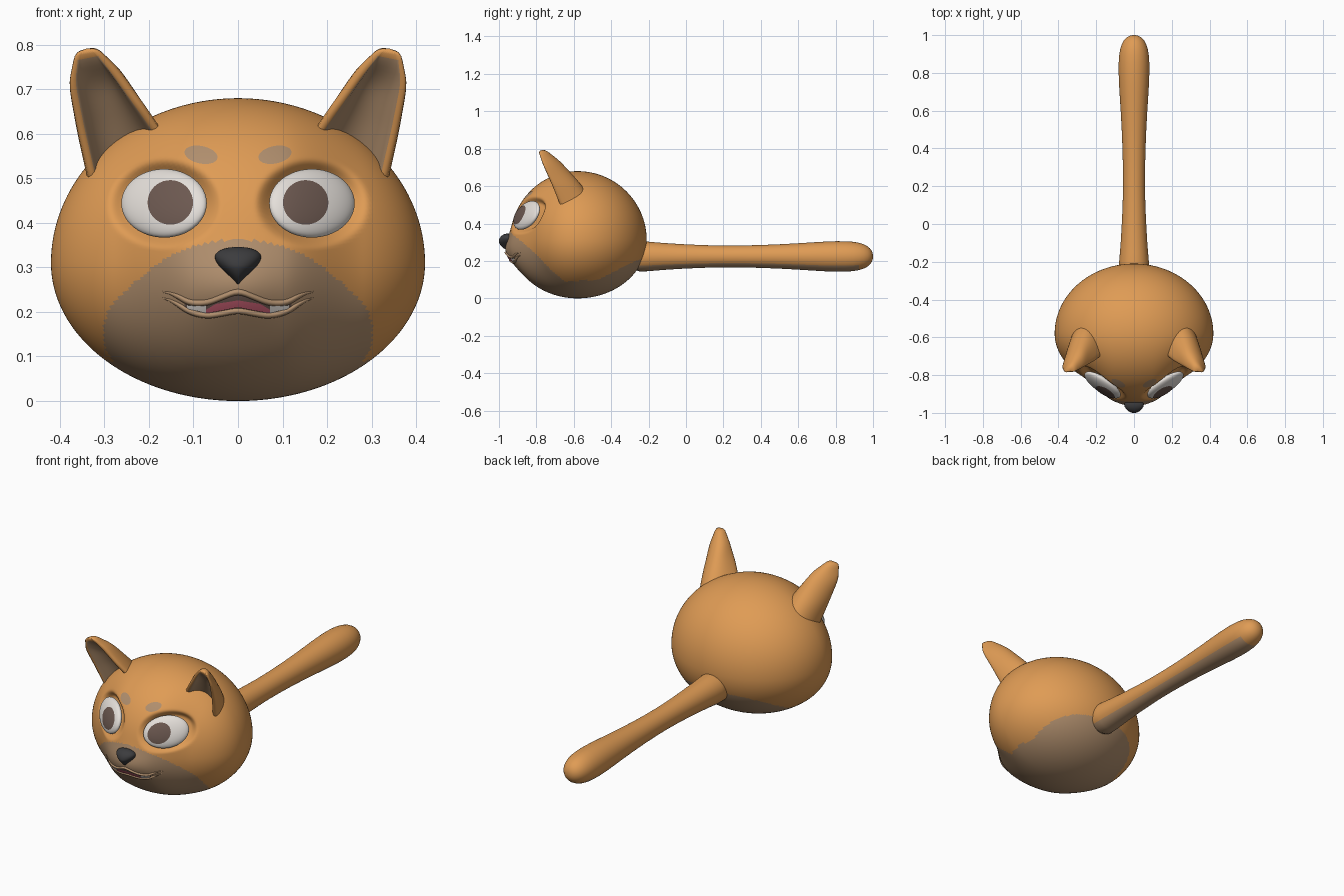
import bpy, bmesh, math
from mathutils import Vector

if "Cube" in bpy.data.objects:
    bpy.data.objects.remove(bpy.data.objects["Cube"])

def material(name, rgb):
    m = bpy.data.materials.new(name)
    m.diffuse_color = (*rgb, 1)
    m.use_nodes = True
    m.node_tree.nodes["Principled BSDF"].inputs["Base Color"].default_value = m.diffuse_color
    return m

ORANGE = material("orange fur", (0.74, 0.33, 0.09))
CREAM = material("tan fur", (0.44, 0.275, 0.155))
WHITE = material("eye white", (0.78, 0.74, 0.70))
BROWN = material("dark brown", (0.15, 0.098, 0.08))
BLACK = material("nose black", (0.045, 0.045, 0.048))
PINK = material("tongue pink", (0.58, 0.115, 0.17))

def table(pts, t):
    """Piecewise linear lookup in (key, value) pairs."""
    if t <= pts[0][0]:
        return pts[0][1]
    for (a, va), (b, vb) in zip(pts, pts[1:]):
        if t <= b:
            return va + (vb - va) * ((t - a) / (b - a))
    return pts[-1][1]

def smoothstep(a, b, v):
    t = min(max((v - a) / (b - a), 0), 1)
    return t * t * (3 - 2 * t)

def finish(name, bm, mats, subsurf=0, closed=True):
    bm.normal_update()
    if closed:
        bmesh.ops.recalc_face_normals(bm, faces=bm.faces)
    elif sum(f.normal.y for f in bm.faces) > 0:
        bmesh.ops.reverse_faces(bm, faces=bm.faces)
    for f in bm.faces:
        f.smooth = True
    me = bpy.data.meshes.new(name)
    bm.to_mesh(me)
    bm.free()
    for m in mats:
        me.materials.append(m)
    ob = bpy.data.objects.new(name, me)
    bpy.context.collection.objects.link(ob)
    if subsurf:
        mod = ob.modifiers.new("smooth", 'SUBSURF')
        mod.levels = mod.render_levels = subsurf
    return ob

def loft(name, rings, mats, rule=lambda i, j: 0, subsurf=0, cap=True, loop=True):
    bm = bmesh.new()
    vs = [[bm.verts.new(p) for p in r] for r in rings]
    n = len(rings[0])
    for i in range(len(rings) - 1):
        for j in range(n if loop else n - 1):
            k = (j + 1) % n
            f = bm.faces.new((vs[i][j], vs[i][k], vs[i + 1][k], vs[i + 1][j]))
            f.material_index = rule(i, j)
    if cap:
        bm.faces.new(vs[0])
        bm.faces.new(vs[-1])
    return finish(name, bm, mats, subsurf, cap)

# Head surface: ellipsoid with narrowed cheeks, muzzle bump and eye sockets
EYE_X, EYE_Z, EYE_A, EYE_B = 0.166, 0.444, 0.096, 0.077

def head_y(x, z, Y):
    if Y > 0:
        return -0.58 + 0.37 * Y
    ax = abs(x)
    y = -0.58 + 0.36 * Y * (1 - 0.17 * smoothstep(0.1, 0.28, ax))
    y -= 0.03 * math.exp(-(x / 0.12) ** 2 - ((z - 0.25) / 0.08) ** 2)
    d = math.hypot((ax - EYE_X) / EYE_A, (z - EYE_Z) / EYE_B)
    return y + 0.05 * (1 - smoothstep(0.75, 1.35, d))

def face_y(x, z):
    Z = (z - 0.31) / (0.37 if z > 0.31 else 0.31)
    return head_y(x, z, -math.sqrt(max(0, 1 - (x / 0.42) ** 2 - Z * Z)))

def eye_y(x, z):
    dx, dz = abs(x) - EYE_X, z - EYE_Z
    bulge = math.sqrt(max(0, 1 - (dx / EYE_A) ** 2 - (dz / EYE_B) ** 2))
    return -0.852 + 0.55 * dx + 0.4 * dz - 0.036 * bulge

# Tan fur lies below this height, which depends on depth
TAN = [(-0.95, 0.378), (-0.93, 0.345), (-0.85, 0.28), (-0.78, 0.215), (-0.72, 0.15),
       (-0.65, 0.09), (-0.47, 0.10), (-0.27, 0.20), (-0.2, 0.22)]

bm = bmesh.new()
bmesh.ops.create_uvsphere(bm, u_segments=192, v_segments=128, radius=1)
for v in bm.verts:
    X, Z, Y = v.co          # poles point along y
    x, z = 0.42 * X, 0.31 + (0.37 if Z > 0 else 0.31) * Z
    v.co = (x, head_y(x, z, Y), z)
for f in bm.faces:
    c = f.calc_center_median()
    f.material_index = int(c.z < table(TAN, c.y))
finish("head", bm, [ORANGE, CREAM])

# Handle-like tail with a tan underside
PROFILE = [(-0.3, 0.088), (-0.2, 0.079), (-0.1, 0.07), (0.05, 0.062), (0.2, 0.057),
           (0.4, 0.06), (0.6, 0.07), (0.75, 0.081), (0.86, 0.083), (0.93, 0.075),
           (0.975, 0.055), (0.995, 0.03), (1.0, 0.008)]
N = 48
angles = [2 * math.pi * j / N for j in range(N)]
rings = [[(r * math.cos(a), y, 0.224 + r * math.sin(a)) for a in angles] for y, r in PROFILE]
loft("tail", rings, [ORANGE, CREAM],
     lambda i, j: int(math.sin(angles[j] + math.pi / N) < -0.64 and PROFILE[i][0] < 0.9), 1)

# Ears: half cones with a hollow front
V = Vector
INNER = [(0, V((.14, -.68, .57))), (.35, V((.205, -.73, .66))),
         (.7, V((.265, -.76, .74))), (1, V((.318, -.785, .793)))]
OUTER = [(0, V((.33, -.66, .46))), (.35, V((.364, -.715, .60))),
         (.7, V((.385, -.765, .71))), (1, V((.366, -.79, .786)))]
BACK = [(0, V((.245, -.48, .50))), (.35, V((.27, -.57, .62))),
        (.7, V((.30, -.67, .73))), (1, V((.337, -.755, .797)))]
RINGS, NB, NF = 12, 14, 11

def ear_ring(t, s):
    a, b, c = table(INNER, t), table(OUTER, t), table(BACK, t)
    mid, half = (a + b) / 2, (b - a) / 2
    k = 0.78 - 0.2 * t
    g = 0.45 * (1 - smoothstep(0.6, 1, t))
    pts = []
    for i in range(NB):
        p = math.pi * i / (NB - 1)
        pts.append(mid + half * math.cos(p) + (c - mid) * math.sin(p))
    for i in range(NF):
        p = math.pi * (1 - i / (NF - 1))
        pts.append(mid + half * k * math.cos(p) + (c - mid) * g * math.sin(p))
    return [(s * p.x, p.y, p.z) for p in pts]

def patch(name, mat, cx, cz, rx, rz, yf, tilt=0.0):
    """Thin oval plate lying on a surface."""
    rings = []
    for i in range(11):
        q = max(i / 10, 0.002)
        ring = []
        for j in range(40):
            a = 2 * math.pi * j / 40
            x = cx + q * rx * math.cos(a)
            z = cz + q * rz * math.sin(a) + tilt * (x - cx)
            ring.append((x, yf(x, z) - 0.003, z))
        rings.append(ring)
    return loft(name, rings, [mat], cap=False)

for s, side in ((-1, "left"), (1, "right")):
    loft(side + "_ear", [ear_ring(i / (RINGS - 1), s) for i in range(RINGS)], [ORANGE, CREAM],
         lambda i, j: int(NB <= j < NB + NF - 1 and i < RINGS - 2), 1)
    # Eyeball, sheared to follow the face
    bm = bmesh.new()
    bmesh.ops.create_uvsphere(bm, u_segments=48, v_segments=32, radius=1)
    for v in bm.verts:
        X, Z, Y = v.co
        dx, dz = EYE_A * X, EYE_B * Z
        v.co = (s * (EYE_X + dx), -0.852 + 0.55 * dx + 0.4 * dz + 0.036 * Y, EYE_Z + dz)
    finish(side + "_eye", bm, [WHITE])
    patch(side + "_pupil", BROWN, s * 0.152, 0.446, 0.051, 0.05, eye_y)
    patch(side + "_brow_spot", CREAM, s * 0.083, 0.553, 0.037, 0.02, face_y, s * 0.15)

# Nose: wide on top, narrow below
bm = bmesh.new()
bmesh.ops.create_uvsphere(bm, u_segments=48, v_segments=32, radius=1)
for v in bm.verts:
    X, Y, Z = v.co
    w = min(max(0.72 + 0.65 * Z, 0.2), 1.3)
    v.co = (0.057 * X * w, -0.955 + 0.046 * Y + 0.012 * max(0, -Z), 0.302 + 0.044 * Z)
finish("nose", bm, [BLACK])

# Mouth: opening, tongue and teeth as plates between lip lines
UPPER = [(0, .242), (.035, .228), (.07, .214), (.11, .214), (.14, .232), (.165, .240)]
LOWER = [(0, .210), (.035, .203), (.07, .197), (.11, .206), (.14, .226), (.165, .238)]
TONGUE = [(0, .226), (.05, .218), (.075, .203)]

def strip(name, mat, x0, x1, top, bottom, off):
    rings = []
    for i in range(25):
        x = x0 + (x1 - x0) * i / 24
        a, b = table(bottom, abs(x)), table(top, abs(x))
        zs = [a + (b - a) * k / 4 for k in range(5)]
        rings.append([(x, face_y(x, z) - off, z) for z in zs])
    return loft(name, rings, [mat], cap=False, loop=False)

strip("mouth_opening", BROWN, -0.12, 0.12, UPPER, LOWER, 0.002)
strip("tongue", PINK, -0.072, 0.072, TONGUE, LOWER, 0.004)
for s, side in ((-1, "left"), (1, "right")):
    strip(side + "_teeth", WHITE, s * 0.072, s * 0.115, UPPER, LOWER, 0.004)

# Lips: soft tapered ridges along the mouth
def lip(name, line, shift, radius):
    rings = []
    for i in range(41):
        x = -0.17 + 0.34 * i / 40
        z = sum(table(line, abs(x + d)) for d in (-.012, 0, .012)) / 3 + shift
        r = radius * (1 - 0.75 * smoothstep(0.12, 0.17, abs(x)))
        y = face_y(x, z) + 0.001
        rings.append([(x, y + r * math.cos(a), z + 0.8 * r * math.sin(a))
                      for a in angles[::4]])
    loft(name, rings, [CREAM])

lip("upper_lip", UPPER, 0.006, 0.009)
lip("lower_lip", LOWER, -0.006, 0.009)
